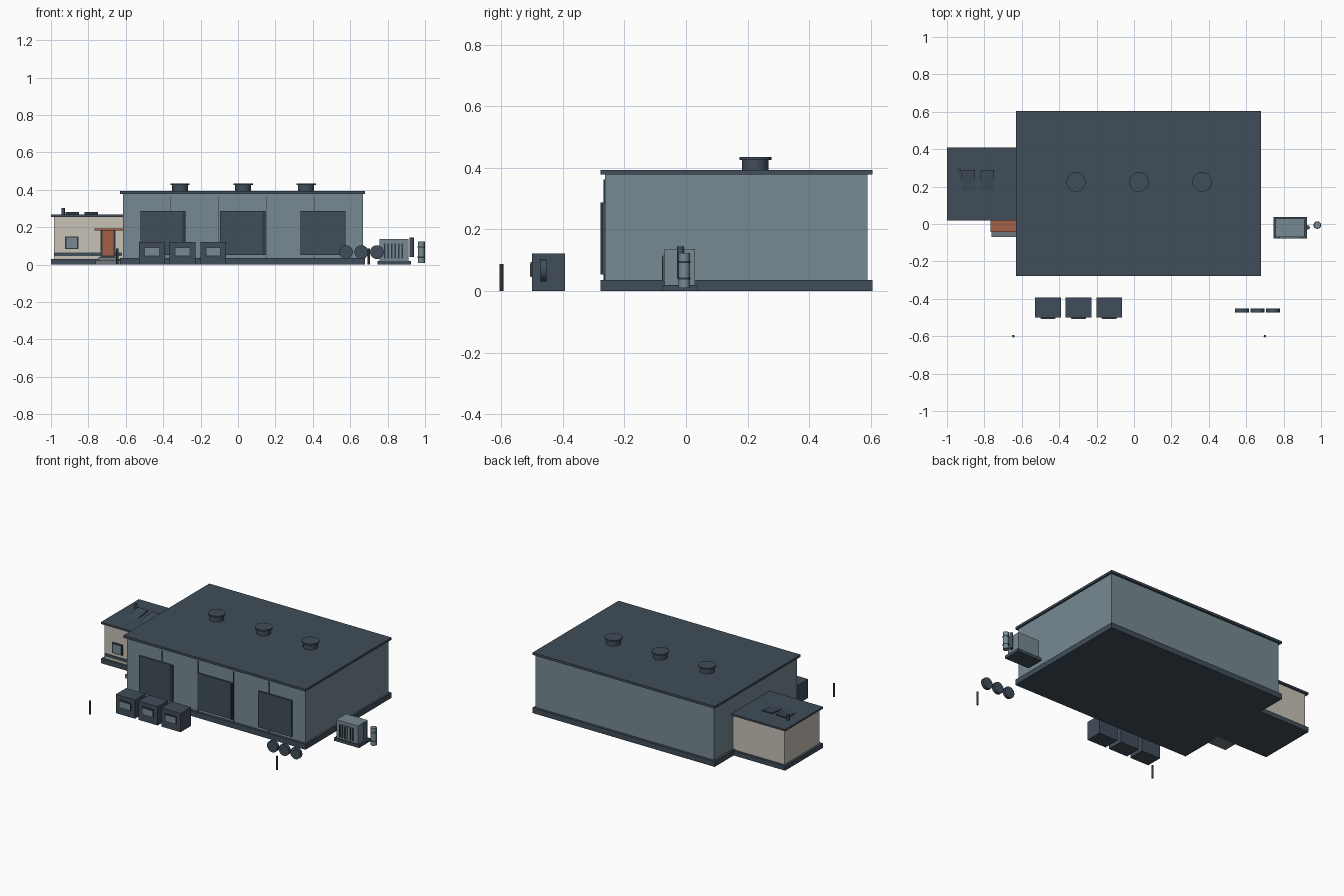
import bpy, math
from mathutils import Vector


def material(name, rgb):
    m = bpy.data.materials.new(name)
    m.diffuse_color = (*rgb, 1)
    return m


SLATE = material("slate", (0.052, 0.075, 0.1))
TRIM = material("dark trim", (0.03, 0.04, 0.052))
STEEL = material("blue grey cladding", (0.18, 0.255, 0.285))
CREAM = material("cream render", (0.57, 0.54, 0.47))
RUST = material("rust orange", (0.36, 0.115, 0.06))
CONCRETE = material("concrete", (0.16, 0.19, 0.21))


def box(name, x, y, z, mat, tilt=0):
    """Box from (min, max) ranges."""
    bpy.ops.mesh.primitive_cube_add(size=1, location=[(a + b) / 2 for a, b in (x, y, z)])
    o = bpy.context.object
    o.name = name
    size = Vector([b - a for a, b in (x, y, z)])
    for v in o.data.vertices:
        v.co *= size
    o.rotation_euler.x = tilt
    o.data.materials.append(mat)
    return o


def cylinder(name, x, y, z, r, mat, along_y=False, sides=32):
    """Upright cylinder over z range, or lying along a y range."""
    span = y if along_y else z
    mid = sum(span) / 2
    bpy.ops.mesh.primitive_cylinder_add(
        vertices=sides, radius=r, depth=span[1] - span[0],
        location=(x, mid, z) if along_y else (x, y, mid),
        rotation=(math.pi / 2 if along_y else 0, 0, 0))
    o = bpy.context.object
    o.name = name
    o.data.materials.append(mat)
    bpy.ops.object.shade_smooth_by_angle()
    return o


# Main hall
box("hall_plinth", (-0.63, 0.68), (-0.278, 0.605), (0, 0.035), SLATE)
box("hall_walls", (-0.615, 0.668), (-0.263, 0.59), (0.035, 0.378), STEEL)
box("hall_roof", (-0.63, 0.68), (-0.278, 0.605), (0.378, 0.393), SLATE)

# Wall seams and loading doors
for x in (-0.36, -0.103, 0.154, 0.41):
    box("wall_seam", (x - 0.002, x + 0.002), (-0.268, -0.26), (0.036, 0.362), TRIM)
for x in (-0.4, 0.025, 0.455):
    box("loading_door", (x - 0.12, x + 0.12), (-0.273, -0.26), (0.053, 0.288), SLATE)
for x in (-0.29, 0.14):
    box("door_rail", (x - 0.008, x + 0.008), (-0.277, -0.265), (0.053, 0.288), TRIM)

# Roof vents
for x in (-0.31, 0.027, 0.364):
    cylinder("vent_neck", x, 0.225, (0.39, 0.426), 0.043, SLATE)
    cylinder("vent_cap", x, 0.225, (0.426, 0.435), 0.052, SLATE)

# Office annex
box("annex_plinth", (-1, -0.62), (0.02, 0.41), (0, 0.03), SLATE)
box("annex_walls", (-0.985, -0.61), (0.035, 0.395), (0.03, 0.255), CREAM)
box("annex_roof", (-1, -0.61), (0.02, 0.41), (0.255, 0.267), SLATE)
box("annex_band", (-0.983, -0.62), (0.03, 0.037), (0.046, 0.064), SLATE)
box("window_frame", (-0.925, -0.853), (0.029, 0.037), (0.083, 0.152), TRIM)
box("window_glass", (-0.918, -0.86), (0.026, 0.03), (0.09, 0.145), STEEL)

# Entrance
box("entrance_frame", (-0.735, -0.655), (0.028, 0.037), (0.04, 0.19), TRIM)
box("entrance_door", (-0.725, -0.665), (0.024, 0.03), (0.05, 0.183), RUST)
box("entrance_canopy", (-0.768, -0.615), (-0.043, 0.036), (0.183, 0.193), RUST)
box("entrance_landing", (-0.762, -0.62), (-0.07, 0.03), (0, 0.024), CONCRETE)
box("entrance_step", (-0.745, -0.645), (-0.03, 0.036), (0.024, 0.042), CONCRETE)

# Annex roof panels and pipe
for x in (-0.886, -0.785):
    box("roof_panel", (x - 0.036, x + 0.036), (0.17, 0.29), (0.267, 0.274), SLATE, 0.13)
cylinder("roof_pipe", -0.935, 0.29, (0.262, 0.302), 0.009, SLATE, sides=16)

# Storage crates
for x in (-0.46, -0.297, -0.132):
    box("crate", (x - 0.069, x + 0.069), (-0.5, -0.393), (0, 0.122), SLATE)
    box("crate_label_frame", (x - 0.041, x + 0.041), (-0.505, -0.498), (0.045, 0.094), TRIM)
    box("crate_label", (x - 0.037, x + 0.037), (-0.507, -0.504), (0.049, 0.088), STEEL)

# Upright drum discs
for x in (0.577, 0.66, 0.743):
    cylinder("disc", x, (-0.473, -0.453), 0.067, 0.037, SLATE, True)

# Gate posts
for x in (-0.645, 0.7):
    cylinder("post", x, -0.6, (0, 0.087), 0.0065, TRIM, sides=16)

# Generator with louvred front
box("generator_base", (0.745, 0.925), (-0.078, 0.038), (0, 0.02), SLATE)
box("generator_body", (0.756, 0.912), (-0.07, 0.03), (0.02, 0.137), STEEL)
box("generator_grille", (0.778, 0.888), (-0.074, -0.068), (0.03, 0.115), STEEL)
for i in range(6):
    x = 0.785 + i * 0.0185
    box("grille_slat", (x - 0.004, x + 0.004), (-0.078, -0.07), (0.033, 0.112), TRIM)
cylinder("exhaust_pipe", 0.929, -0.018, (0.04, 0.145), 0.011, SLATE, sides=24)

# Gas tank
cylinder("gas_tank", 0.98, -0.006, (0.01, 0.123), 0.0185, STEEL)
for z in (0.04, 0.094):
    cylinder("tank_band", 0.98, -0.006, (z - 0.003, z + 0.003), 0.02, TRIM)
